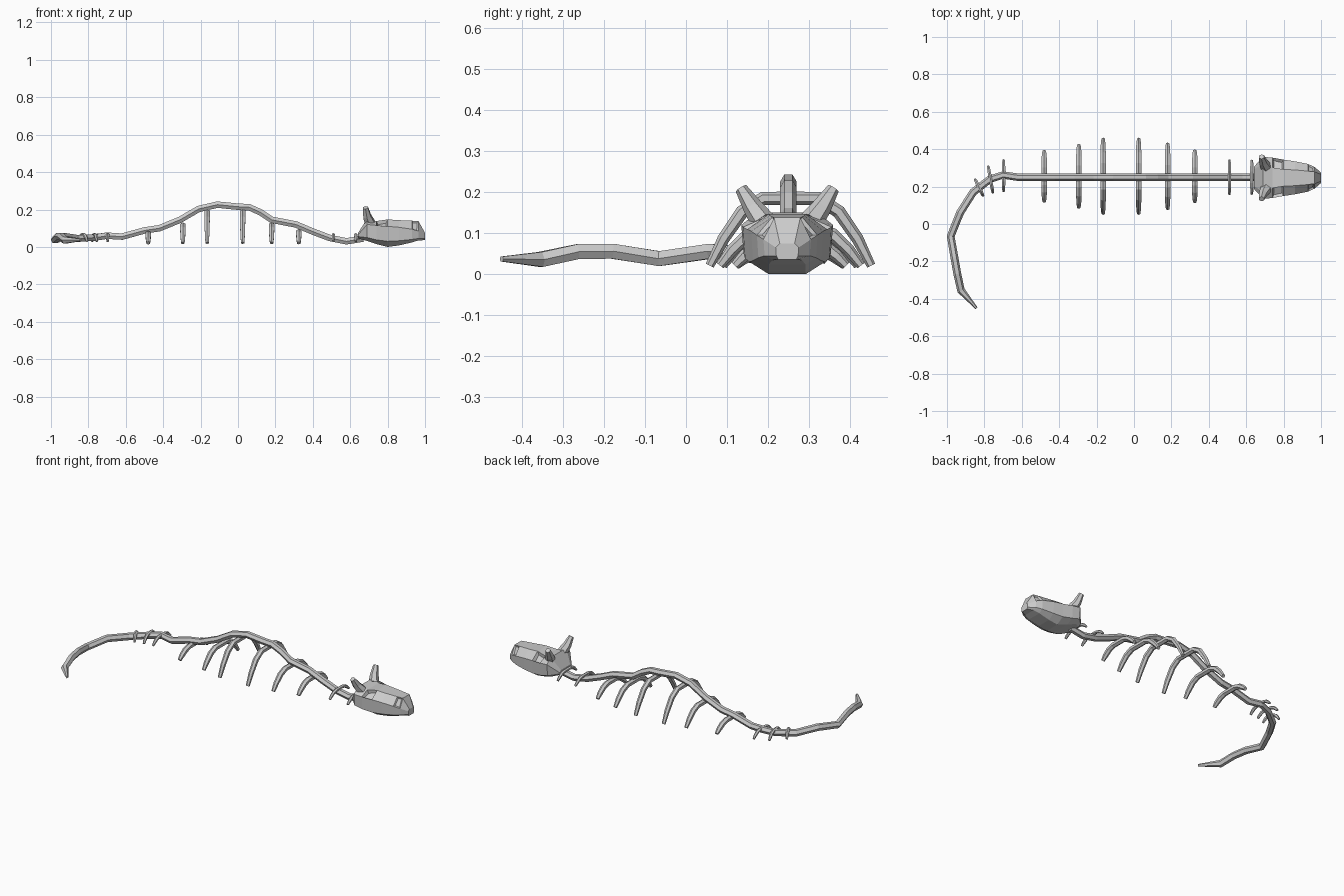
import bpy, bmesh, math
from mathutils import Vector

if "Cube" in bpy.data.objects:
    bpy.data.objects.remove(bpy.data.objects["Cube"])

YC = 0.25   # centre line of the body
HC = 0.247  # centre line of the head


def finish(bm, name):
    bmesh.ops.recalc_face_normals(bm, faces=bm.faces)
    me = bpy.data.meshes.new(name)
    bm.to_mesh(me)
    bm.free()
    ob = bpy.data.objects.new(name, me)
    bpy.context.collection.objects.link(ob)
    return ob


def loft(bm, rings):
    rows = [[bm.verts.new(p) for p in r] for r in rings]
    n = len(rows[0])
    for a, b in zip(rows, rows[1:]):
        for i in range(n):
            bm.faces.new((a[i], a[(i + 1) % n], b[(i + 1) % n], b[i]))
    bm.faces.new(rows[0])
    bm.faces.new(rows[-1])


def tube(name, pts, radii, ref, sides=6):
    """Faceted tube swept along a path; ref fixes the section's twist."""
    pts = [Vector(p) for p in pts]
    rings = []
    for i, p in enumerate(pts):
        t = (pts[min(i + 1, len(pts) - 1)] - pts[max(i - 1, 0)]).normalized()
        u = t.cross(Vector(ref)).normalized()
        v = u.cross(t)
        ring = []
        for k in range(sides):
            a = 2 * math.pi * k / sides
            ring.append(p + radii[i] * (u * math.cos(a) + v * math.sin(a)))
        rings.append(ring)
    bm = bmesh.new()
    loft(bm, rings)
    return finish(bm, name)


# spine: curled tail, then the arched back running to the skull
tail = [(-0.842, -0.45, 0.037), (-0.925, -0.355, 0.036), (-0.945, -0.265, 0.055),
        (-0.96, -0.18, 0.056), (-0.98, -0.065, 0.038), (-0.93, 0.06, 0.056),
        (-0.86, 0.17, 0.045), (-0.77, 0.24, 0.05), (-0.70, 0.262, 0.06)]
back = [(-0.62, 0.055), (-0.5, 0.088), (-0.42, 0.1), (-0.31, 0.145), (-0.21, 0.203),
        (-0.11, 0.226), (0, 0.215), (0.06, 0.212), (0.12, 0.185), (0.18, 0.145),
        (0.31, 0.12), (0.4, 0.082), (0.49, 0.048), (0.58, 0.03), (0.67, 0.045)]
path = tail + [(x, YC, z) for x, z in back]
tube("spine", path, [0.007] + [0.021] * 6 + [0.02] * (len(path) - 7), (0, 0, 1))


# ribs: arched bars across the spine
def rib(name, x, y, top, bottom, half, r, yaw=0):
    a = math.radians(yaw)
    prof = [(0, 0), (0.34, 0), (0.6, 0.2), (0.83, 0.6), (1, 1)]
    prof = [(-s, d) for s, d in prof[:0:-1]] + prof
    pts = [(x - math.sin(a) * s * half, y + math.cos(a) * s * half,
            top + (bottom - top) * d) for s, d in prof]
    radii = [r * k for k in (0.65, 0.9, 1, 1, 1, 1, 1, 0.9, 0.65)]
    tube(name, pts, radii, (math.cos(a), math.sin(a), 0))


big = [(-0.48, 0.07, 0.134), (-0.295, 0.115, 0.165), (-0.165, 0.185, 0.197),
       (0.025, 0.185, 0.197), (0.18, 0.115, 0.172), (0.325, 0.08, 0.136)]
for i, (x, top, half) in enumerate(big):
    rib(f"rib_{i}", x, 0.255, top, 0.021, half, 0.0165)

small = [(0.51, 0.25, 0.092, 0), (0.63, 0.25, 0.09, 0), (-0.697, 0.258, 0.084, 0),
         (-0.767, 0.238, 0.072, 10), (-0.828, 0.195, 0.049, 26)]
for i, (x, y, half, yaw) in enumerate(small):
    rib(f"small_rib_{i}", x, y, 0.064, 0.03, half, 0.01, yaw)

# skull: octagonal sections (x, half width, top half, bottom half, top, mid-high, mid-low, bottom)
sections = [(0.642, 0.06, 0.045, 0.04, 0.075, 0.065, 0.055, 0.045),
            (0.69, 0.112, 0.075, 0.075, 0.15, 0.12, 0.05, 0.032),
            (0.74, 0.108, 0.055, 0.06, 0.138, 0.115, 0.038, 0.015),
            (0.80, 0.097, 0.045, 0.045, 0.147, 0.11, 0.03, 0.0),
            (0.86, 0.088, 0.042, 0.045, 0.143, 0.105, 0.033, 0.008),
            (0.93, 0.074, 0.036, 0.045, 0.14, 0.095, 0.04, 0.024),
            (0.965, 0.058, 0.032, 0.035, 0.138, 0.085, 0.045, 0.035),
            (1.0, 0.028, 0.018, 0.022, 0.075, 0.065, 0.045, 0.036)]
rings = []
for x, w, t, b, z1, z2, z3, z4 in sections:
    half = [(t, z1), (w, z2), (w * 0.95, z3), (b, z4)]
    rings.append([(x, HC + y, z) for y, z in half] +
                 [(x, HC - y, z) for y, z in half[::-1]])
bm = bmesh.new()
loft(bm, rings)
bmesh.ops.recalc_face_normals(bm, faces=bm.faces)


# eye sockets and nostrils: inset sloping upper faces, pushed inward
def pit(x0, x1, depth, margin):
    faces = []
    for f in bm.faces:
        c = f.calc_center_median()
        if x0 < c.x < x1 and c.z > 0.1 and abs(c.y - HC) > 0.03:
            faces.append(f)
    bmesh.ops.inset_individual(bm, faces=faces, thickness=margin, depth=-depth)


pit(0.75, 0.79, 0.018, 0.012)
pit(0.93, 0.96, 0.008, 0.01)
finish(bm, "skull")

# horns leaning outward from the brow
for side, name in ((1, "horn_left"), (-1, "horn_right")):
    pts = [(0.705, HC + side * 0.06, 0.13), (0.69, HC + side * 0.085, 0.165),
           (0.682, HC + side * 0.113, 0.21)]
    tube(name, pts, [0.03, 0.024, 0.015], (1, 0, 0))
